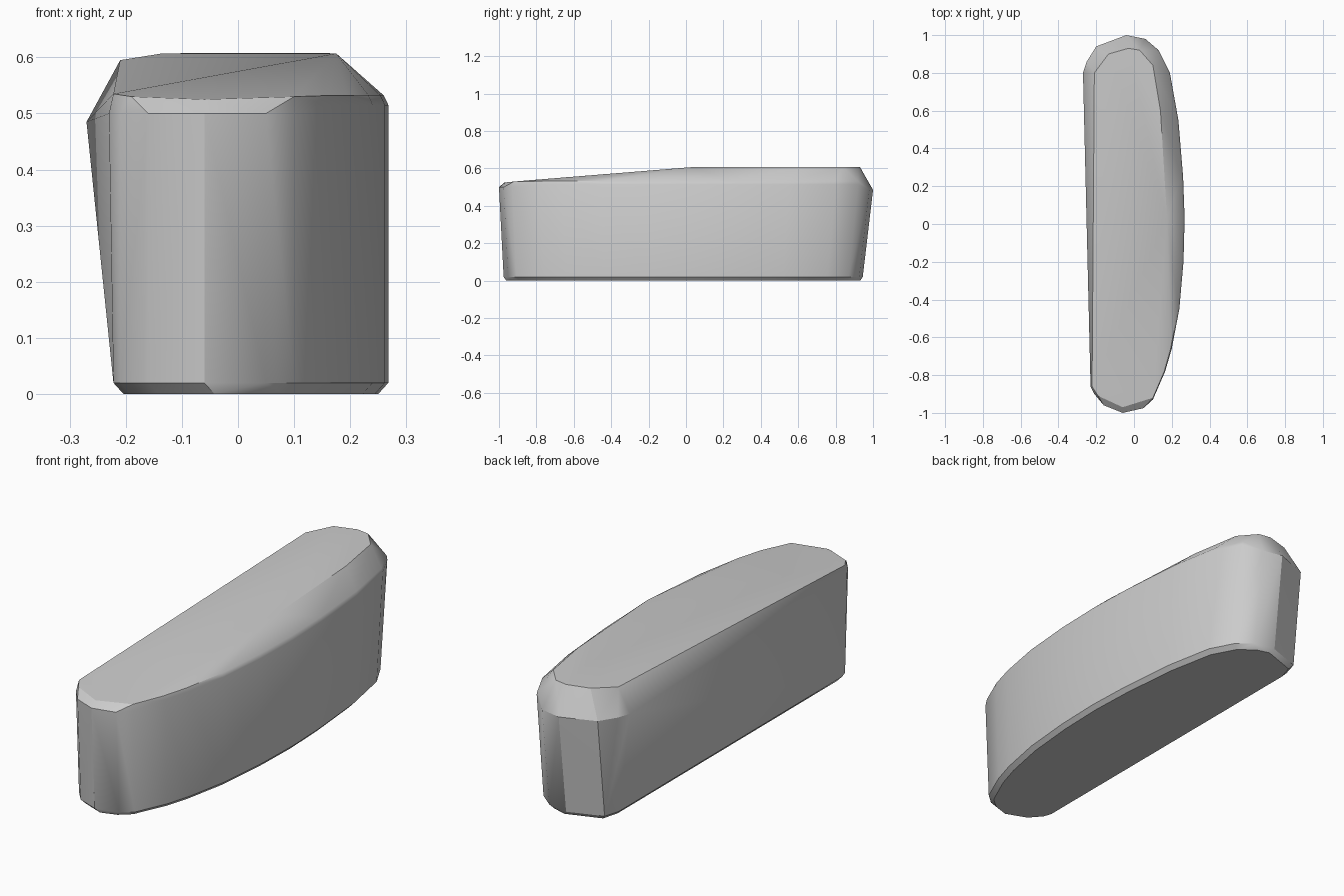
import bpy
import bmesh
import math
from mathutils import Vector

cube = bpy.data.objects.get("Cube")
if cube:
    bpy.data.objects.remove(cube, do_unlink=True)

# Single stone-grey colour
grey = bpy.data.materials.new("plain grey")
grey.use_nodes = True
colour = (0.6, 0.6, 0.6, 1)
grey.diffuse_color = colour
grey.node_tree.nodes["Principled BSDF"].inputs["Base Color"].default_value = colour

# D-shaped plan outline: flat on the right side, bowed on the left
bow = [(0.13, 0.92), (0.19, 0.8), (0.235, 0.55), (0.26, 0.25), (0.268, 0.03),
       (0.262, -0.2), (0.24, -0.45), (0.2, -0.66), (0.165, -0.78)]
back_end = [(-0.27, 0.8), (-0.25, 0.86), (-0.2, 0.94), (-0.04, 1), (0.06, 0.98)]
front_end = [(0.1, -0.93), (0.05, -0.975), (-0.06, -1), (-0.16, -0.96),
             (-0.21, -0.9), (-0.23, -0.86)]


def foot_point(x, y):
    """Draw the ends and the flat side in towards the base."""
    return max(x, -0.222), y * (0.945 if y > 0 else 0.975)


points = []
# Base: a narrow chamfer around the flat underside
for x, y in back_end + bow + front_end:
    x, y = foot_point(x, y)
    points.append((x, y, 0.02))
    points.append((x - math.copysign(0.018, x), y * 0.985, 0))

# Shoulder at the widest level
points += [(x, y, 0.485) for x, y in back_end]
points += [(x, y, 0.515) for x, y in bow]
points += [(x, y, 0.5) for x, y in front_end]
points += [(x * 0.97, y, 0.532) for x, y in bow]

# Top: level at the back, sloping down to the front
points += [(-0.21, 0.8, 0.595), (-0.135, 0.9, 0.607), (-0.03, 0.93, 0.608),
           (0.03, 0.92, 0.608), (0.1, 0.84, 0.608), (0.14, 0.6, 0.608),
           (0.175, 0.03, 0.607), (0.1, -0.92, 0.53), (-0.06, -0.97, 0.525),
           (-0.19, -0.91, 0.53), (-0.222, -0.86, 0.535)]

# Wrap the rings in one faceted block
bm = bmesh.new()
for p in points:
    bm.verts.new(Vector(p))
hull = bmesh.ops.convex_hull(bm, input=bm.verts)
loose = set(hull["geom_interior"]) | set(hull["geom_unused"])
bmesh.ops.delete(bm, geom=[v for v in loose if isinstance(v, bmesh.types.BMVert)],
                 context="VERTS")
bmesh.ops.recalc_face_normals(bm, faces=bm.faces)
mesh = bpy.data.meshes.new("curved_block")
bm.to_mesh(mesh)
bm.free()
mesh.materials.append(grey)

block = bpy.data.objects.new("curved_block", mesh)
bpy.context.collection.objects.link(block)
bpy.ops.object.select_all(action="DESELECT")
block.select_set(True)
bpy.context.view_layer.objects.active = block
bpy.ops.object.shade_smooth_by_angle(angle=math.radians(30))
